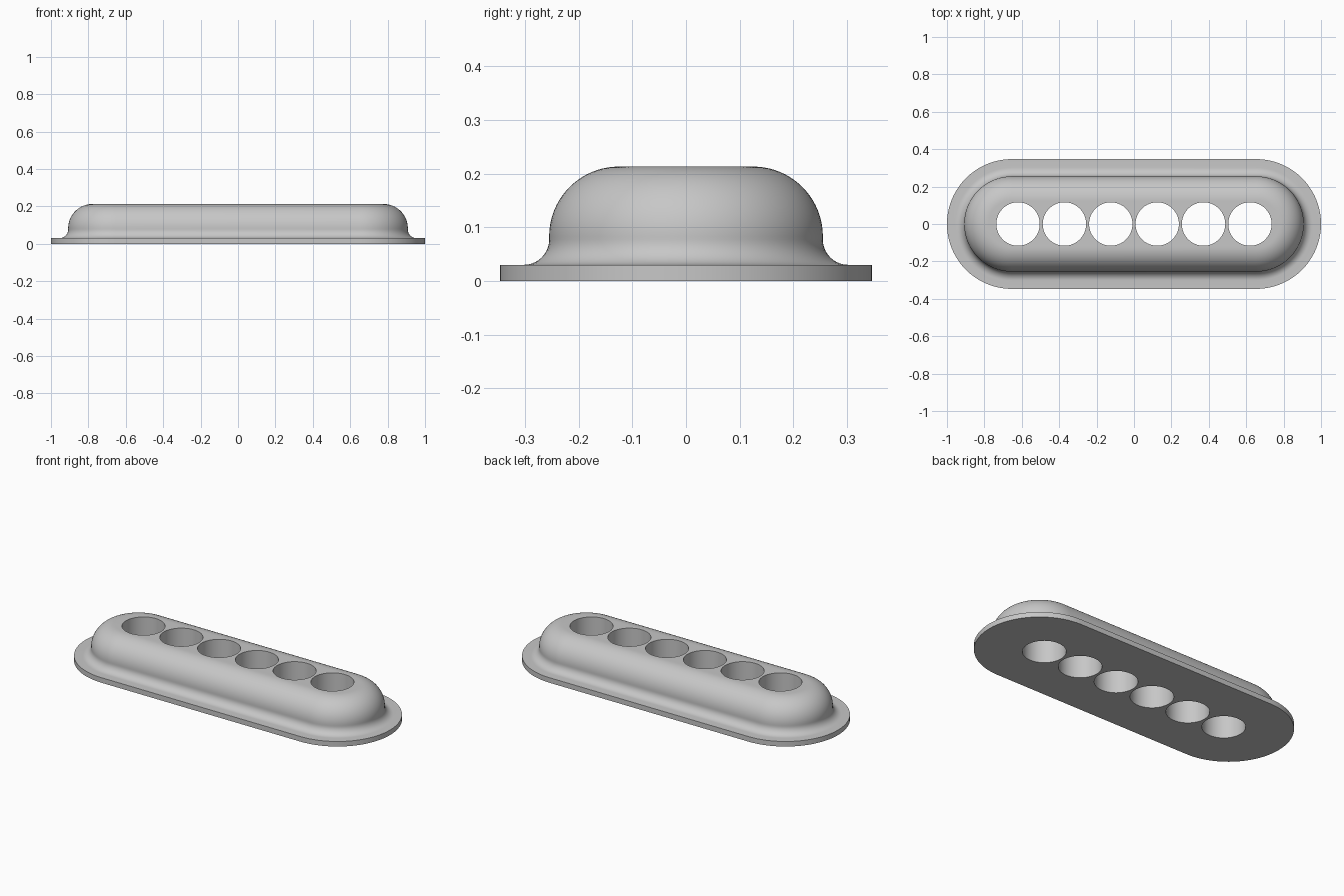
import bpy, bmesh
from math import sin, cos, pi

cube = bpy.data.objects.get("Cube")
if cube:
    bpy.data.objects.remove(cube, do_unlink=True)

HALF = 0.653          # half of the straight run between the two end arcs
ARC = 40              # segments per end arc
HOLES, PITCH, HOLE_R = 6, 0.248, 0.116

grey = bpy.data.materials.new("light grey")
grey.use_nodes = True
colour = (0.57, 0.57, 0.57, 1)
grey.diffuse_color = colour
grey.node_tree.nodes["Principled BSDF"].inputs["Base Color"].default_value = colour


def add_object(name, bm):
    mesh = bpy.data.meshes.new(name)
    bm.to_mesh(mesh)
    bm.free()
    obj = bpy.data.objects.new(name, mesh)
    bpy.context.collection.objects.link(obj)
    mesh.materials.append(grey)
    return obj


def arc(cx, cz, r, start, end, n):
    angles = [start + (end - start) * i / n for i in range(n + 1)]
    return [(cx + r * cos(a), cz + r * sin(a)) for a in angles]


def stadium(bm, r, z):
    ring = []
    for side, start in ((1, -pi / 2), (-1, pi / 2)):
        for i in range(ARC + 1):
            a = start + pi * i / ARC
            ring.append(bm.verts.new((side * HALF + r * cos(a), r * sin(a), z)))
    return ring


# Half section: flange, concave fillet, rounded shoulder
profile = [(0.347, 0), (0.347, 0.03)]
profile += arc(0.302, 0.077, 0.047, 1.5 * pi, pi, 10)
profile += arc(0.125, 0.083, 0.13, 0, pi / 2, 20)

# Body lofted through rounded-end outlines
bm = bmesh.new()
rings = [stadium(bm, r, z) for r, z in profile]
for low, high in zip(rings, rings[1:]):
    for i in range(len(low)):
        j = (i + 1) % len(low)
        bm.faces.new((low[i], low[j], high[j], high[i]))
bm.faces.new(rings[-1])
bm.faces.new(rings[0][::-1])
body = add_object("flanged_body", bm)

# Row of round through holes
bm = bmesh.new()
for i in range(HOLES):
    made = bmesh.ops.create_cone(bm, cap_ends=True, segments=64,
                                 radius1=HOLE_R, radius2=HOLE_R, depth=1)
    bmesh.ops.translate(bm, verts=made["verts"],
                        vec=((i - (HOLES - 1) / 2) * PITCH, 0, 0.1))
cutter = add_object("hole_cutter", bm)
cutter.hide_render = True

cut = body.modifiers.new("holes", "BOOLEAN")
cut.operation = "DIFFERENCE"
cut.solver = "EXACT"
cut.object = cutter
bpy.ops.object.select_all(action="DESELECT")
body.select_set(True)
bpy.context.view_layer.objects.active = body
bpy.ops.object.modifier_apply(modifier=cut.name)
bpy.data.objects.remove(cutter, do_unlink=True)
bpy.ops.object.shade_smooth_by_angle(angle=pi / 6)
